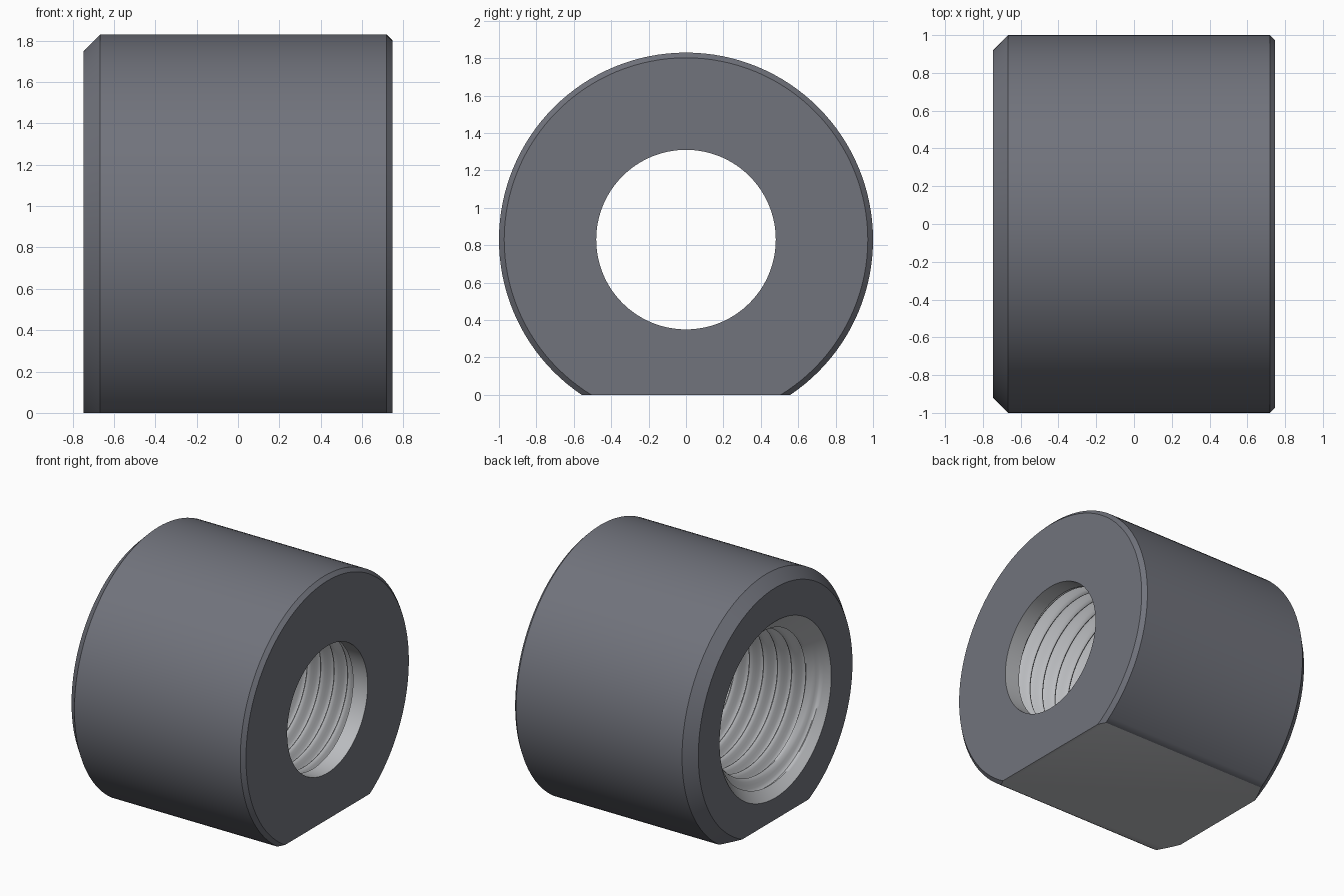
import bpy, bmesh, math

if "Cube" in bpy.data.objects:
    bpy.data.objects.remove(bpy.data.objects["Cube"])

SEG = 128                # segments around the axis
CZ = 0.83                # height of the bore axis
END = 0.747              # half length
LIP = 0.625              # thread stops here, plain lip beyond
PITCH = 0.115
MINOR, DEPTH = 0.487, 0.085
TAPER = 1 / 32           # bore widens towards the countersunk end
STEPS = 12               # samples per thread pitch


def bore_radius(x, turn):
    """Rounded, tapered helical thread, opened by a 45 degree countersink."""
    wave = 0.5 - 0.5 * math.cos(2 * math.pi * (x / PITCH - turn))
    return max(MINOR + TAPER * (LIP - x) + DEPTH * wave, 0.666 - (x + END))


def section(turn):
    """Closed half section (x, radius) at a given fraction of a turn."""
    pts = [(LIP, 0.48), (END, 0.48), (END, 0.972), (END - 0.028, 1.0),
           (-END + 0.08, 1.0), (-END, 0.92)]
    first = math.floor(-END / PITCH) - 1
    last = math.ceil(LIP / PITCH) + 1
    for s in range(first * STEPS, last * STEPS):
        x = min(max(PITCH * (s / STEPS + turn), -END), LIP)
        pts.append((x, bore_radius(x, turn)))
    return pts


bm = bmesh.new()

# sweep the section around the x axis, thread rows following the helix
columns = []
for i in range(SEG + 1):
    a = 2 * math.pi * i / SEG
    columns.append([bm.verts.new((x, r * math.cos(a), CZ + r * math.sin(a)))
                    for x, r in section(i / SEG)])
for c, d in zip(columns, columns[1:]):
    n = len(c)
    for j in range(n):
        k = (j + 1) % n
        face = bm.faces.new((c[j], c[k], d[k], d[j]))
        face.material_index = 1 if j == 0 or j > 5 else 0   # bore is lighter
bmesh.ops.remove_doubles(bm, verts=bm.verts[:], dist=1e-5)

# flat on the underside, bare like the bore
cut = bmesh.ops.bisect_plane(bm, geom=bm.verts[:] + bm.edges[:] + bm.faces[:],
                             plane_co=(0, 0, 0), plane_no=(0, 0, -1), clear_outer=True)
rim = [e for e in cut["geom_cut"] if isinstance(e, bmesh.types.BMEdge)]
for face in bmesh.ops.contextual_create(bm, geom=rim)["faces"]:
    face.material_index = 1
bmesh.ops.recalc_face_normals(bm, faces=bm.faces[:])

mesh = bpy.data.meshes.new("threaded_round_nut")
bm.to_mesh(mesh)
bm.free()

# dark outer body, lighter machined surfaces
for name, colour in (("dark_steel", (0.165, 0.172, 0.202, 1)),
                     ("bare_metal", (0.5, 0.51, 0.53, 1))):
    mat = bpy.data.materials.new(name)
    mat.diffuse_color = colour
    mat.use_nodes = True
    mat.node_tree.nodes["Principled BSDF"].inputs["Base Color"].default_value = mat.diffuse_color
    mesh.materials.append(mat)

nut = bpy.data.objects.new("threaded_round_nut", mesh)
bpy.context.collection.objects.link(nut)
bpy.context.view_layer.objects.active = nut
nut.select_set(True)
bpy.ops.object.shade_smooth_by_angle(angle=math.radians(50))
# keep the body and countersink edges crisp
for edge in mesh.edges:
    a, b = (mesh.vertices[v].co for v in edge.vertices)
    if abs(a.x - b.x) < 1e-5 and any(abs(a.x - e) < 1e-4 for e in
                                     (END, END - 0.028, -END + 0.08, -END, LIP)):
        edge.use_edge_sharp = math.hypot(a.y, a.z - CZ) > 0.9 or abs(a.x) > 0.7 or a.x > 0.6
